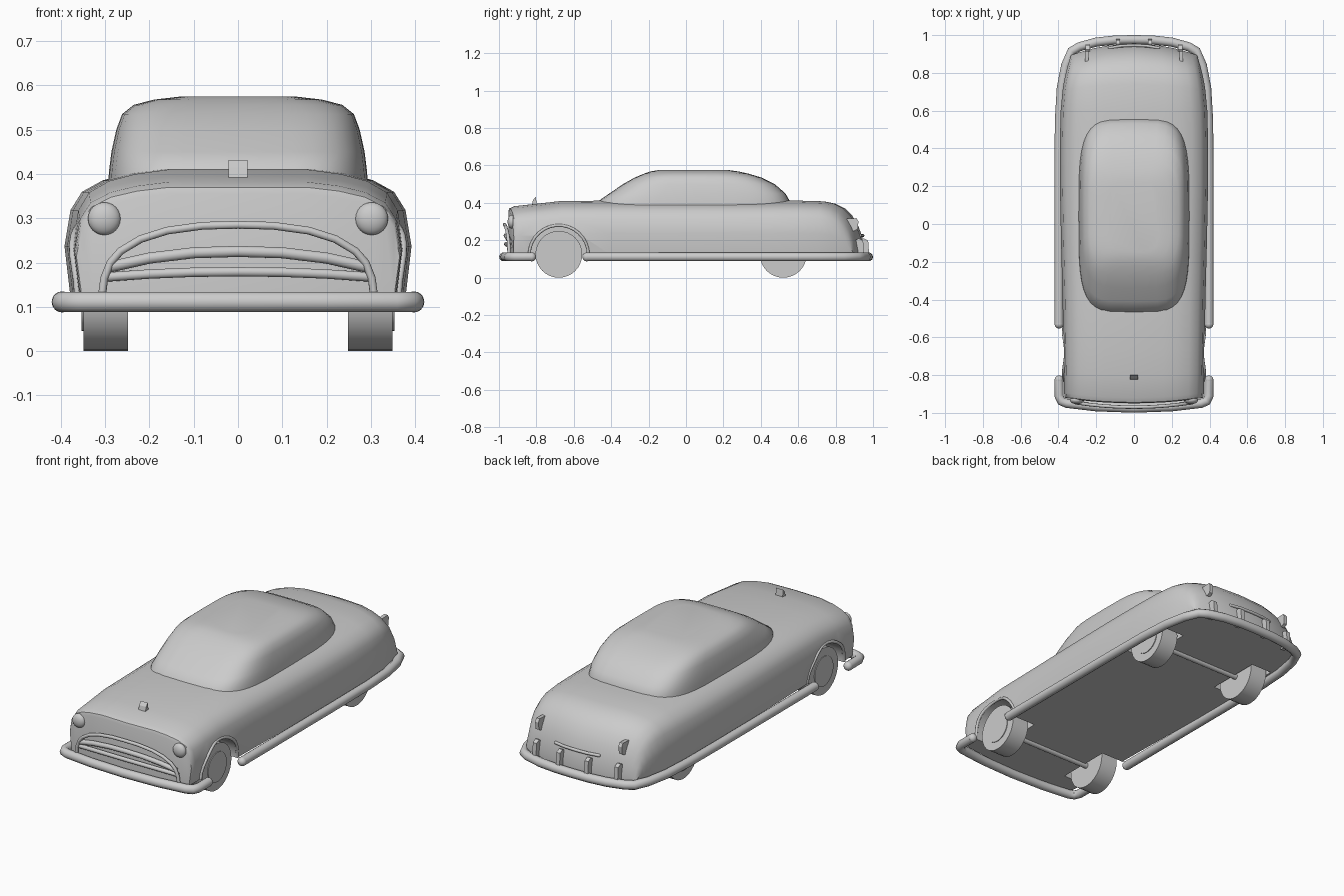
import bpy, bmesh, math
from mathutils import Matrix

if "Cube" in bpy.data.objects:
    bpy.data.objects.remove(bpy.data.objects["Cube"])


def finish(ob, angle=40):
    bpy.ops.object.select_all(action='DESELECT')
    ob.select_set(True)
    bpy.context.view_layer.objects.active = ob
    bpy.ops.object.shade_smooth_by_angle(angle=math.radians(angle))
    return ob


def mesh_object(name, verts, faces):
    bm = bmesh.new()
    vs = [bm.verts.new(v) for v in verts]
    for f in faces:
        bm.faces.new([vs[i] for i in f])
    bmesh.ops.recalc_face_normals(bm, faces=bm.faces)
    me = bpy.data.meshes.new(name)
    bm.to_mesh(me)
    bm.free()
    ob = bpy.data.objects.new(name, me)
    bpy.context.collection.objects.link(ob)
    return ob


def loft_faces(rings, n):
    return [(r * n + i, r * n + (i + 1) % n, (r + 1) * n + (i + 1) % n, (r + 1) * n + i)
            for r in range(rings - 1) for i in range(n)]


def tube(name, pts, radius, round_ends=False):
    cu = bpy.data.curves.new(name, 'CURVE')
    cu.dimensions = '3D'
    cu.bevel_depth = radius
    cu.bevel_resolution = 3
    cu.use_fill_caps = True
    sp = cu.splines.new('POLY')
    sp.points.add(len(pts) - 1)
    for p, co in zip(sp.points, pts):
        p.co = (*co, 1)
    ob = bpy.data.objects.new(name, cu)
    bpy.context.collection.objects.link(ob)
    bpy.ops.object.select_all(action='DESELECT')
    ob.select_set(True)
    bpy.context.view_layer.objects.active = ob
    bpy.ops.object.convert(target='MESH')
    ob = bpy.context.object
    if round_ends:
        bm = bmesh.new()
        bm.from_mesh(ob.data)
        for e in (pts[0], pts[-1]):
            bmesh.ops.create_uvsphere(bm, u_segments=12, v_segments=8, radius=radius,
                                      matrix=Matrix.Translation(e))
        bm.to_mesh(ob.data)
        bm.free()
    return finish(ob, 50)


def symmetric(half):
    # half runs from the right side to the centre line
    return half + [(-x, y, z) for x, y, z in reversed(half) if x > 0]


def cylinder_x(name, x, y, z, r, depth, seg=32):
    bpy.ops.mesh.primitive_cylinder_add(vertices=seg, radius=r, depth=depth, location=(x, y, z),
                                        rotation=(0, math.pi / 2, 0))
    bpy.context.object.name = name
    return finish(bpy.context.object)


def wedge(name, x, profile, width):
    # side profile (y, z) extruded across x
    n = len(profile)
    verts = [(x + s * width / 2, y, z) for s in (-1, 1) for y, z in profile]
    faces = loft_faces(2, n) + [tuple(range(n)), tuple(range(n, 2 * n))]
    return mesh_object(name, verts, faces)


# Lower body: cross-sections (y, half width, top z), bowed at nose and tail
FLOOR = 0.12
stations = [(-.95, .365, .355), (-.945, .368, .37), (-.92, .37, .382), (-.8, .372, .395),
            (-.67, .374, .41), (-.4, .378, .412), (-.1, .386, .412), (.2, .392, .412),
            (.45, .392, .412), (.6, .388, .412), (.74, .378, .408), (.8, .37, .395),
            (.85, .361, .37), (.89, .352, .33), (.92, .344, .28), (.942, .338, .22), (.955, .333, .15)]
half = [(0, 1), (.42, 1), (.62, .965), (.78, .91), (.90, .82), (.965, .68), (1, .4)]
top = [(-u, v) for u, v in half[:0:-1]] + half
low = [(u, 0) for u, v in half[-2:0:-1]]
low = low + [(0, 0)] + [(-u, 0) for u, v in reversed(low)]
section = top + low
N, T = len(section), len(top)
verts = []
for y, w, zt in stations:
    for u, v in section:
        x = u * w
        tail = min(max((y - .6) / .35, 0), 1)
        nose = min(max((-.6 - y) / .35, 0), 1)
        verts.append((x, y - .55 * tail * x * x + .22 * nose * x * x, FLOOR + v * (zt - FLOOR)))
faces = loft_faces(len(stations), N)
for base in (0, (len(stations) - 1) * N):
    faces += [tuple(base + k for k in (i, i + 1, N - 1 - i, N - i)) for i in range(1, T - 2)]
    faces += [tuple(base + k for k in (0, 1, N - 1)), tuple(base + k for k in (T - 2, T - 1, T))]
body = mesh_object("body", verts, faces)

# Wheel wells: open at the front, hidden behind the skirts at the rear
for s in (-1, 1):
    for y, x, depth in ((-.68, .37, .28), (.52, .295, .125)):
        cutter = cylinder_x("well_cutter", s * x, y, .125, .153, depth, 40)
        cutter.hide_render = True
        cutter.hide_set(True)
        mod = body.modifiers.new("well", 'BOOLEAN')
        mod.operation = 'DIFFERENCE'
        mod.solver = 'EXACT'
        mod.object = cutter
bpy.context.view_layer.objects.active = body
for mod in list(body.modifiers):
    bpy.ops.object.modifier_apply(modifier=mod.name)
for ob in [o for o in bpy.data.objects if o.name.startswith("well_cutter")]:
    bpy.data.objects.remove(ob)
finish(body)

# Cabin: superellipse rings (z, front y, back y, half width)
rings = [(.36, -.475, .56, .295), (.41, -.468, .555, .291), (.45, -.41, .532, .286),
         (.5, -.337, .475, .275), (.535, -.275, .405, .262), (.556, -.225, .335, .236),
         (.568, -.19, .28, .19), (.575, -.15, .23, .13)]
M = 40
verts = []
for z, f, b, w in rings:
    for k in range(M):
        a = 2 * math.pi * k / M
        c, s = math.cos(a), math.sin(a)
        verts.append((w * math.copysign(abs(c) ** .45, c),
                      (f + b) / 2 + (b - f) / 2 * math.copysign(abs(s) ** .5, s), z))
faces = loft_faces(len(rings), M) + [tuple(range(M)), tuple(range((len(rings) - 1) * M, len(rings) * M))]
finish(mesh_object("cabin", verts, faces), 50)

# Bumpers; the rear one runs along the sills
tube("front_bumper", symmetric([(.397, -.825, .111), (.397, -.91, .111), (.385, -.938, .111), (.355, -.95, .111),
                                (.2, -.968, .111), (0, -.975, .111)]), .024, True)
tube("rear_bumper_and_sills", symmetric([(.397, -.53, .111), (.397, .3, .111), (.395, .55, .111), (.385, .72, .111),
                                         (.362, .84, .111), (.33, .915, .111), (.29, .938, .111), (.2, .963, .111),
                                         (.1, .974, .111), (0, .976, .111)]), .024, True)


# Grille surround and bars
def grille(name, half_xz, r, out=0):
    return tube(name, symmetric([(x, -.962 - out + .25 * x * x, z) for x, z in half_xz]), r)


grille("grille_surround", [(.308, .12), (.302, .165), (.288, .2), (.265, .226), (.22, .253), (.16, .272),
                           (.08, .283), (0, .285)], .009, .008)
grille("grille_upper_bar", [(.29, .19), (.2, .21), (.1, .222), (0, .225)], .013)
grille("grille_lower_bar", [(.3, .167), (.2, .174), (.1, .178), (0, .179)], .011)

# Bonnet ornament
wedge("bonnet_ornament", 0, [(-.825, .385), (-.818, .415), (-.803, .432), (-.797, .385)], .042)

# Rear trim handle
tube("boot_trim", symmetric([(.13, .932, .225), (.07, .943, .225), (0, .946, .225)]), .008, True)

for s, side in ((-1, "left"), (1, "right")):
    # Headlights
    bpy.ops.mesh.primitive_uv_sphere_add(segments=24, ring_count=12, radius=1, location=(s * .302, -.932, .299))
    lamp = bpy.context.object
    lamp.name = side + "_headlight"
    lamp.scale = (.037, .022, .037)
    finish(lamp)
    # Tail lights and bumper guards
    wedge(side + "_tail_light", s * .25, [(.86, .315), (.912, .318), (.922, .3), (.918, .26), (.9, .25), (.87, .25)], .02)
    for x, y, tag in ((.085, .962, "inner"), (.245, .935, "outer")):
        wedge(f"{side}_{tag}_guard", s * x, [(y - .035, .11), (y - .035, .2), (y - .01, .21), (y + .012, .198),
                                             (y + .018, .11)], .022)
    # Front arch lip
    arc = [math.radians(a) for a in range(0, 181, 12)]
    tube(side + "_arch_lip", [(s * (.374 - .012 * math.cos(2 * a) ** 2), -.68 + .158 * math.cos(a),
                               .122 + .158 * math.sin(a)) for a in arc], .008)
    # Wheels with hub discs
    for y, end in ((-.68, "front"), (.52, "rear")):
        cylinder_x(f"{side}_{end}_wheel", s * .299, y, .125, .125, .1)
        cylinder_x(f"{side}_{end}_hub", s * .302, y, .125, .08, .102)

# Axles
for y, end in ((-.68, "front"), (.52, "rear")):
    cylinder_x(end + "_axle", 0, y, .12, .015, .56, 16)
